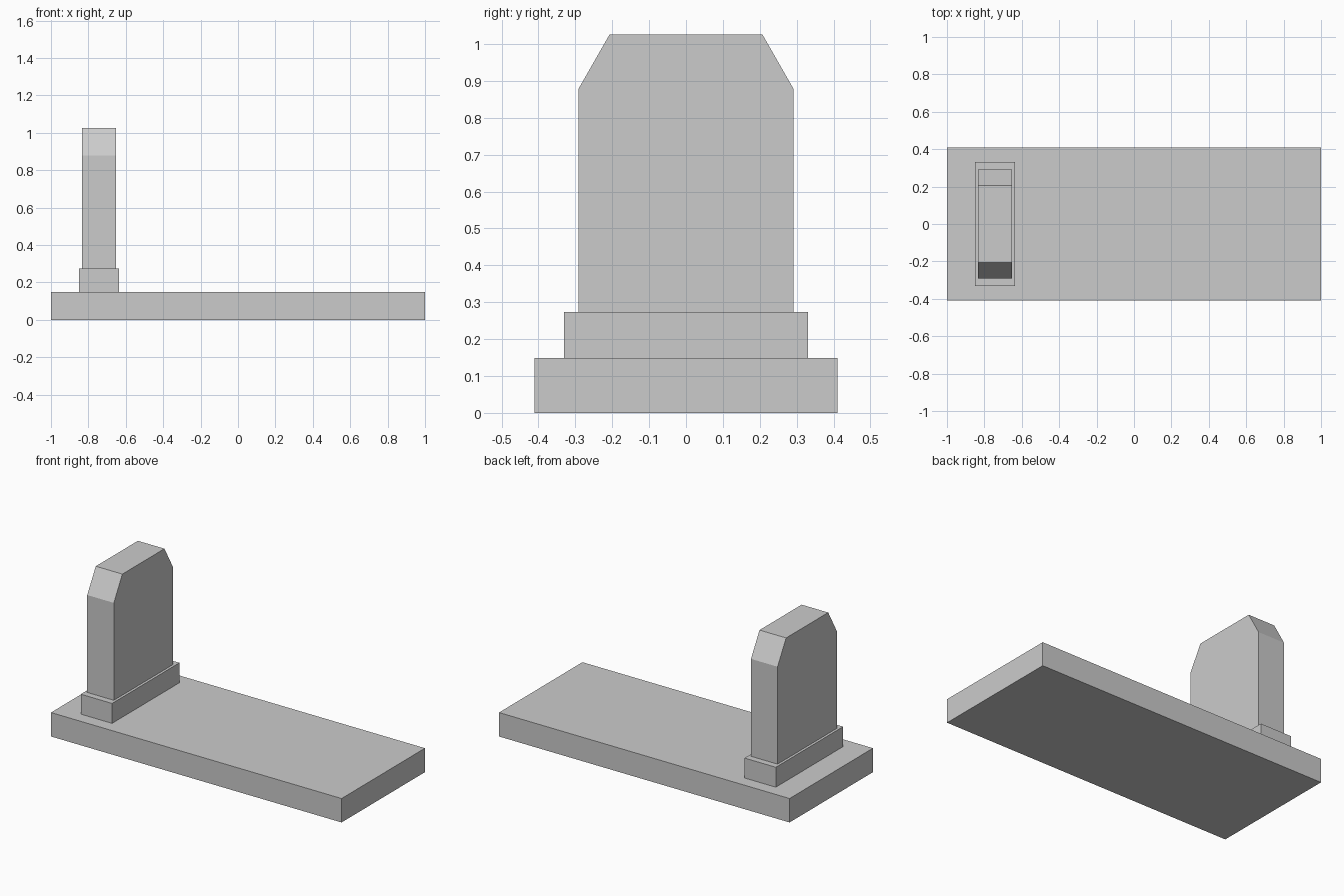
import bpy
import bmesh

if "Cube" in bpy.data.objects:
    bpy.data.objects.remove(bpy.data.objects["Cube"])

stone = bpy.data.materials.new("grey_stone")
stone.diffuse_color = (0.6, 0.6, 0.6, 1)
stone.use_nodes = True
stone.node_tree.nodes["Principled BSDF"].inputs["Base Color"].default_value = stone.diffuse_color


def slab(name, x0, x1, profile):
    """Extrude a (y, z) outline along x from x0 to x1."""
    bm = bmesh.new()
    face = bm.faces.new([bm.verts.new((x0, y, z)) for y, z in profile])
    ext = bmesh.ops.extrude_face_region(bm, geom=[face])
    moved = [v for v in ext["geom"] if isinstance(v, bmesh.types.BMVert)]
    bmesh.ops.translate(bm, verts=moved, vec=(x1 - x0, 0, 0))
    bmesh.ops.recalc_face_normals(bm, faces=bm.faces)
    mesh = bpy.data.meshes.new(name)
    bm.to_mesh(mesh)
    bm.free()
    mesh.materials.append(stone)
    obj = bpy.data.objects.new(name, mesh)
    bpy.context.collection.objects.link(obj)
    return obj


def mirrored(half):
    """Complete a right-hand outline, listed bottom to top, across y = 0."""
    return half + [(-y, z) for y, z in reversed(half)]


# Long ground slab
slab("ground_slab", -1.0, 1.0, mirrored([(0.41, 0.0), (0.41, 0.149)]))
# Plinth under the headstone
slab("plinth", -0.85, -0.635, mirrored([(0.331, 0.149), (0.331, 0.273)]))
# Upright headstone with sloped shoulders
slab("headstone", -0.834, -0.651,
     mirrored([(0.291, 0.273), (0.291, 0.879), (0.207, 1.026)]))
